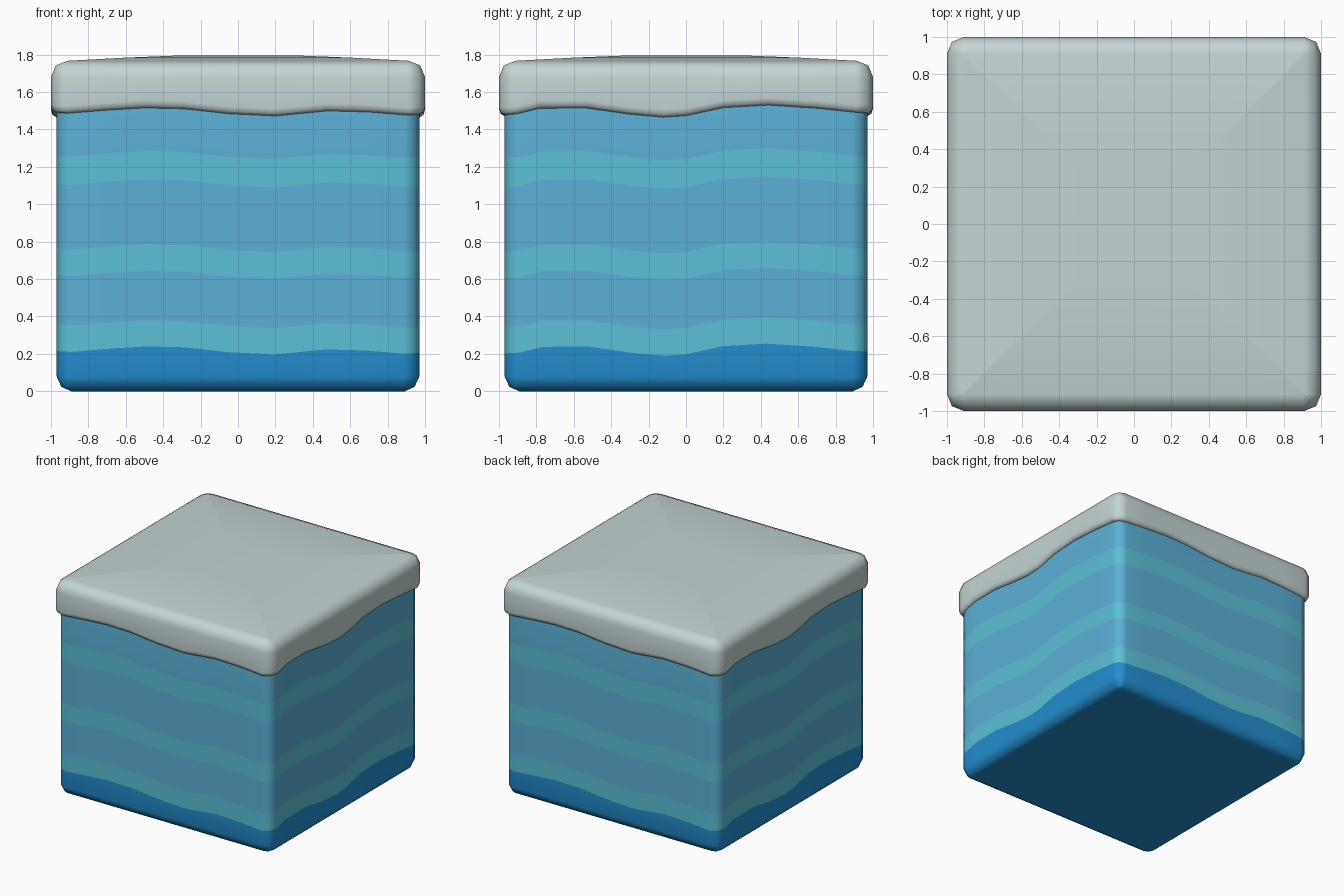
import bpy, bmesh, math

if "Cube" in bpy.data.objects:
    bpy.data.objects.remove(bpy.data.objects["Cube"])

# Wave height along the front and right sides as (position, height);
# back and left repeat them under a half turn.
FRONT = [(-.91, 1.486), (-.7, 1.503), (-.5, 1.515), (-.29, 1.510), (-.05, 1.484),
         (.2, 1.472), (.48, 1.499), (.7, 1.493), (.91, 1.476)]
RIGHT = [(-.91, 1.482), (-.78, 1.513), (-.53, 1.514), (-.3, 1.481), (-.12, 1.465),
         (0, 1.473), (.2, 1.516), (.44, 1.530), (.7, 1.513), (.91, 1.491)]
BASE = 1.475


def material(name, rgb):
    m = bpy.data.materials.new(name)
    lin = [((c / 255 + .055) / 1.055) ** 2.4 for c in rgb]
    m.diffuse_color = (*lin, 1)
    m.use_nodes = True
    m.node_tree.nodes["Principled BSDF"].inputs["Base Color"].default_value = m.diffuse_color
    return m


def ring(half, core):
    """Rounded square outline as (x, y, wave offset)."""
    pts = []
    r = max(half - core, .002)
    for side in range(4):
        a = side * math.pi / 2
        wave = (FRONT, RIGHT)[side % 2]
        after = (RIGHT, FRONT)[side % 2]
        local = [(p / .91 * core, -core - r, h - BASE) for p, h in wave]
        corner = (wave[-1][1] + after[0][1]) / 2 - BASE
        local.append((core + r * math.sin(math.pi / 4),
                      -core - r * math.cos(math.pi / 4), corner))
        for x, y, w in local:
            pts.append((x * math.cos(a) - y * math.sin(a),
                        x * math.sin(a) + y * math.cos(a), w))
    return pts


def loft(name, rows, mats, cap_bottom):
    """rows: (half width, core, z, follows wave, material of the band above)."""
    bm = bmesh.new()
    loops = []
    for half, core, z, wavy, _ in rows:
        loops.append([bm.verts.new((x, y, z + w * wavy)) for x, y, w in ring(half, core)])
    n = len(loops[0])
    for lo, hi, row in zip(loops, loops[1:], rows):
        for i in range(n):
            j = (i + 1) % n
            bm.faces.new((lo[i], lo[j], hi[j], hi[i])).material_index = row[4]
    bm.faces.new(loops[-1]).material_index = rows[-1][4]
    if cap_bottom:
        bm.faces.new(loops[0][::-1]).material_index = rows[0][4]
    me = bpy.data.meshes.new(name)
    bm.to_mesh(me)
    bm.free()
    for m in mats:
        me.materials.append(m)
    ob = bpy.data.objects.new(name, me)
    bpy.context.collection.objects.link(ob)
    bpy.context.view_layer.objects.active = ob
    ob.select_set(True)
    bpy.ops.object.shade_smooth_by_angle(angle=math.radians(60))
    ob.select_set(False)
    wn = ob.modifiers.new("weighted normals", 'WEIGHTED_NORMAL')
    wn.keep_sharp = True
    return ob


deep = material("deep blue", (35, 142, 208))
water = material("light blue", (92, 176, 215))
stripe = material("turquoise", (91, 192, 214))
frost = material("pale grey", (196, 212, 212))

# Block body with wavy colour bands
C = .89
body = [(C, C, 0, 0, 0), (.944, C, .024, 0, 0), (.97, C, .08, 0, 0)]
for z, m in ((.2, 2), (.34, 1), (.605, 2), (.747, 1), (1.093, 2), (1.245, 1)):
    body.append((.97, C, z, 1, m))
body += [(.97, C, 1.51, 1, 1), (.95, C, 1.62, 0, 1)]
loft("block_body", body, [deep, water, stripe], True)

# Overhanging cap with wavy lower lip and slightly domed top
K = .91
cap = [(.95, K, BASE + .005, 1, 0), (.972, K, BASE, 1, 0), (.991, K, BASE + .012, 1, 0),
       (1, K, BASE + .04, 1, 0), (1, K, 1.68, 0, 0), (.974, K, 1.742, 0, 0),
       (K, K, 1.767, 0, 0), (.6, .6, 1.784, 0, 0), (.3, .3, 1.796, 0, 0)]
loft("top_cap", cap, [frost], False)
